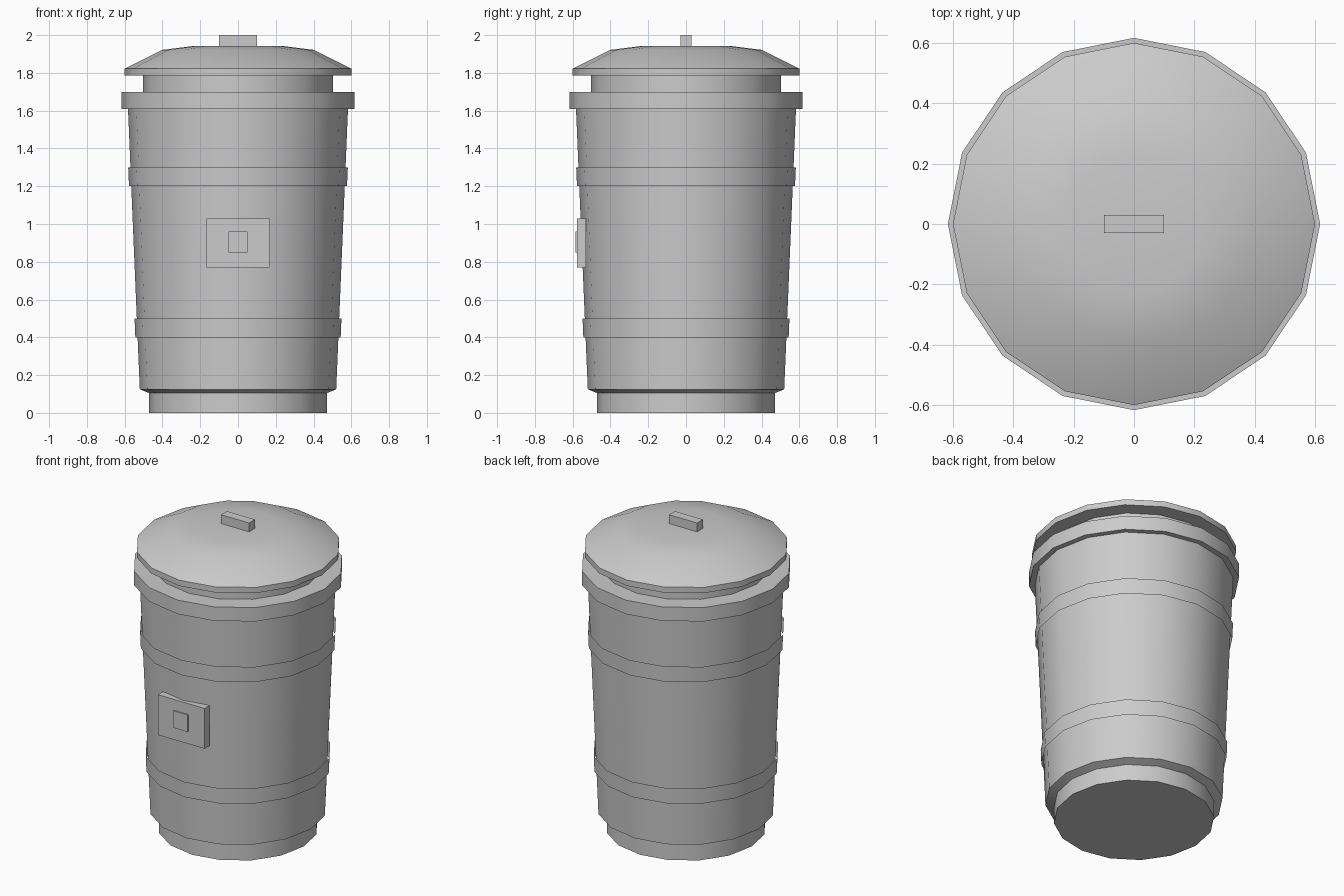
import bpy, math

if "Cube" in bpy.data.objects:
    bpy.data.objects.remove(bpy.data.objects["Cube"])

SIDES = 16
grey = bpy.data.materials.new("bin grey")
grey.diffuse_color = (0.6, 0.6, 0.6, 1)
grey.use_nodes = True
grey.node_tree.nodes["Principled BSDF"].inputs["Base Color"].default_value = grey.diffuse_color


def finish(name, verts, faces):
    mesh = bpy.data.meshes.new(name)
    mesh.from_pydata(verts, [], faces)
    mesh.materials.append(grey)
    obj = bpy.data.objects.new(name, mesh)
    bpy.context.collection.objects.link(obj)
    bpy.ops.object.select_all(action='DESELECT')
    obj.select_set(True)
    bpy.context.view_layer.objects.active = obj
    bpy.ops.object.shade_smooth_by_angle(angle=math.radians(30))
    return obj


def lathe(name, profile, bottom=False, top=False):
    """Revolve (radius, z) points, listed from the bottom up, into a 16-sided shell."""
    verts, faces = [], []
    for r, z in profile:
        for i in range(SIDES):
            a = 2 * math.pi * i / SIDES
            verts.append((r * math.cos(a), r * math.sin(a), z))
    for k in range(len(profile) - 1):
        for i in range(SIDES):
            j = (i + 1) % SIDES
            a, b = k * SIDES, (k + 1) * SIDES
            faces.append((a + i, a + j, b + j, b + i))
    if bottom:
        faces.append(tuple(reversed(range(SIDES))))
    if top:
        n = (len(profile) - 1) * SIDES
        faces.append(tuple(range(n, n + SIDES)))
    return finish(name, verts, faces)


def box(name, lo, hi):
    verts = [(x, y, z) for x in (lo[0], hi[0]) for y in (lo[1], hi[1]) for z in (lo[2], hi[2])]
    faces = [(0, 1, 3, 2), (4, 6, 7, 5), (0, 4, 5, 1), (2, 3, 7, 6), (0, 2, 6, 4), (1, 5, 7, 3)]
    return finish(name, verts, faces)


def body_radius(z):
    return 0.52 + (z - 0.125) * 0.042


# Foot, tapered body, rim and neck in one continuous shell
lathe("bin_body", [(0.47, 0), (0.47, 0.105), (0.52, 0.125), (body_radius(1.61), 1.61),
                   (0.617, 1.61), (0.617, 1.70), (0.502, 1.70), (0.502, 1.79)],
      bottom=True, top=True)

# Loose open bands around the body
for name, z in (("lower_band", 0.4), ("upper_band", 1.2)):
    lathe(name, [(body_radius(z) + 0.012, z), (body_radius(z + 0.1) + 0.012, z + 0.1)])

# Shallow domed lid with a bar handle
lathe("lid", [(0.6, 1.785), (0.6, 1.822), (0.4, 1.922), (0.23, 1.943)], bottom=True, top=True)
box("lid_handle", (-0.1, -0.03, 1.93), (0.1, 0.03, 2.0))

# Front plate with a small raised square
box("front_plate", (-0.167, -0.578, 0.77), (0.167, -0.53, 1.03))
box("plate_badge", (-0.05, -0.586, 0.85), (0.05, -0.57, 0.96))
